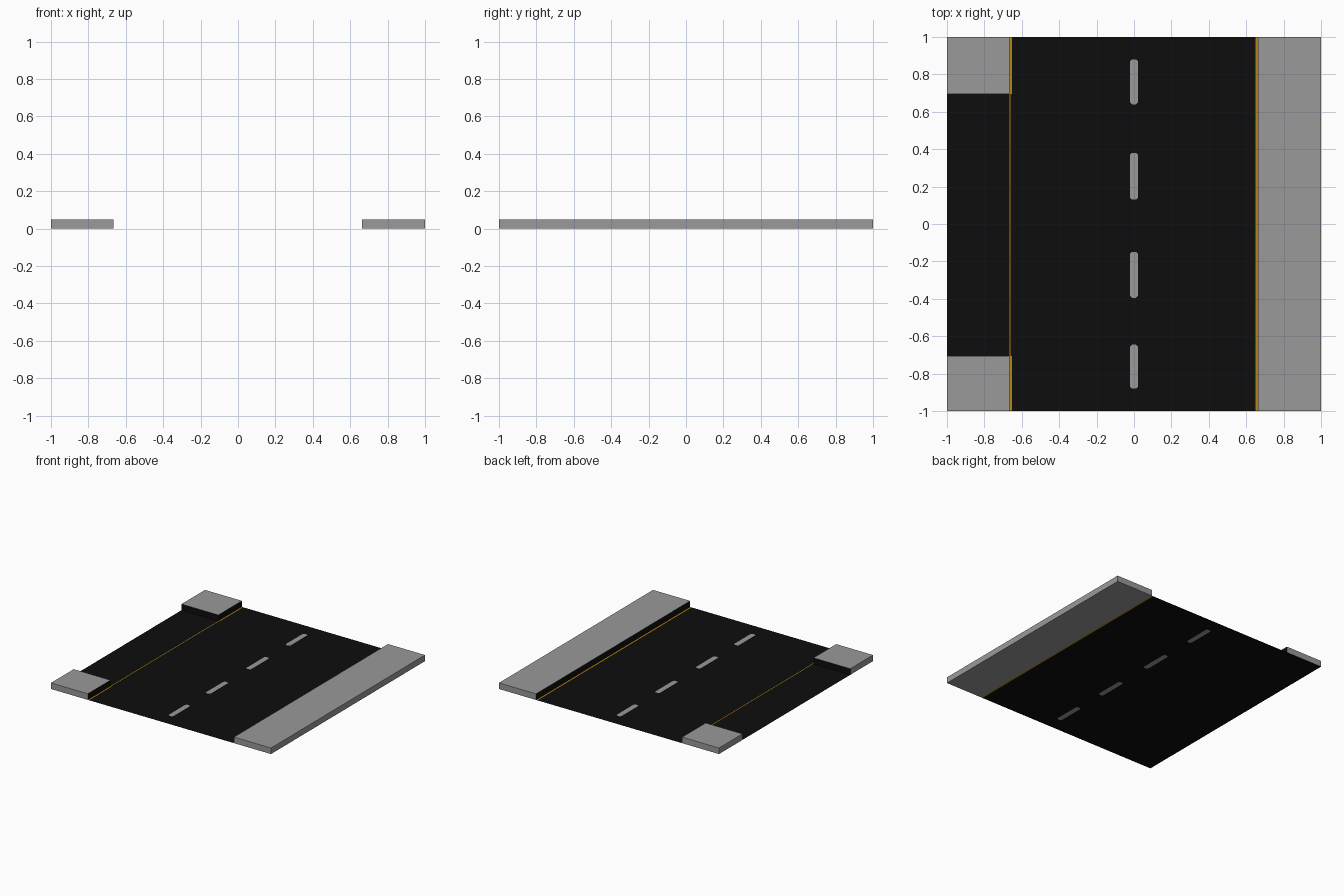
import bpy, bmesh

if "Cube" in bpy.data.objects:
    bpy.data.objects.remove(bpy.data.objects["Cube"])


def material(name, rgb):
    m = bpy.data.materials.new(name)
    m.diffuse_color = (*rgb, 1)
    m.use_nodes = True
    m.node_tree.nodes["Principled BSDF"].inputs["Base Color"].default_value = m.diffuse_color
    return m


ASPHALT = material("asphalt_black", (0.004, 0.004, 0.004))
CONCRETE = material("concrete_grey", (0.32, 0.32, 0.32))
YELLOW = material("kerb_yellow", (0.48, 0.24, 0.004))


def finish(name, bm, *mats):
    mesh = bpy.data.meshes.new(name)
    bm.to_mesh(mesh)
    bm.free()
    for m in mats:
        mesh.materials.append(m)
    obj = bpy.data.objects.new(name, mesh)
    bpy.context.collection.objects.link(obj)
    return obj


def rect(x0, x1, y0, y1, c=0.0):
    """Counter-clockwise rectangle, optionally with chamfered corners."""
    if c == 0:
        return [(x0, y0), (x1, y0), (x1, y1), (x0, y1)]
    return [(x0 + c, y0), (x1 - c, y0), (x1, y0 + c), (x1, y1 - c),
            (x1 - c, y1), (x0 + c, y1), (x0, y1 - c), (x0, y0 + c)]


def flat(name, outline, mat, z=0.0):
    bm = bmesh.new()
    bm.faces.new([bm.verts.new((x, y, z)) for x, y in outline])
    return finish(name, bm, mat)


def slab(name, x0, x1, y0, y1, bottom):
    """Raised pavement; faces turned towards the road are asphalt black."""
    bm = bmesh.new()
    base = bm.faces.new([bm.verts.new((x, y, 0)) for x, y in rect(x0, x1, y0, y1)])
    top = bmesh.ops.extrude_face_region(bm, geom=[base], use_keep_orig=True)["geom"]
    for v in top:
        if isinstance(v, bmesh.types.BMVert):
            v.co.z = 0.05
    bmesh.ops.recalc_face_normals(bm, faces=bm.faces[:])
    for f in bm.faces:
        c = f.calc_center_median()
        is_wall = abs(f.normal.z) < 0.5
        f.material_index = int(is_wall and abs(c.x) < 0.99 and abs(c.y) < 0.99)
    if not bottom:
        bmesh.ops.delete(bm, geom=[f for f in bm.faces if f.normal.z < -0.5],
                         context='FACES')
    return finish(name, bm, CONCRETE, ASPHALT)


# Lane dashes, set flush into the road
dashes = [rect(-0.021, 0.021, a, b, 0.01) for a, b in
          ((0.64, 0.88), (0.13, 0.38), (-0.395, -0.15), (-0.88, -0.645))]
for i, d in enumerate(dashes):
    flat(f"lane_dash_{i + 1}", d, CONCRETE)

# Road sheet with holes for the dashes
bm = bmesh.new()
for loop in [rect(-1, 0.65, -1, 1)] + dashes:
    vs = [bm.verts.new((x, y, 0)) for x, y in loop]
    for a, b in zip(vs, vs[1:] + vs[:1]):
        bm.edges.new((a, b))
bmesh.ops.triangle_fill(bm, edges=bm.edges[:], use_beauty=True, normal=(0, 0, 1))
for f in bm.faces:
    if f.normal.z < 0:
        f.normal_flip()
finish("road", bm, ASPHALT)

# Pavements
slab("right_pavement", 0.663, 1, -1, 1, True)
slab("left_back_pavement", -1, -0.665, 0.695, 1, False)
slab("left_front_pavement", -1, -0.665, -1, -0.705, False)

# Yellow kerb lines, thinner across the side-street opening
flat("right_kerb_line", rect(0.65, 0.663, -1, 1), YELLOW)
flat("left_back_kerb_line", rect(-0.665, -0.653, 0.695, 1), YELLOW, 0.001)
flat("left_front_kerb_line", rect(-0.665, -0.653, -1, -0.705), YELLOW, 0.001)
flat("opening_line", rect(-0.665, -0.659, -0.705, 0.695), YELLOW, 0.001)
